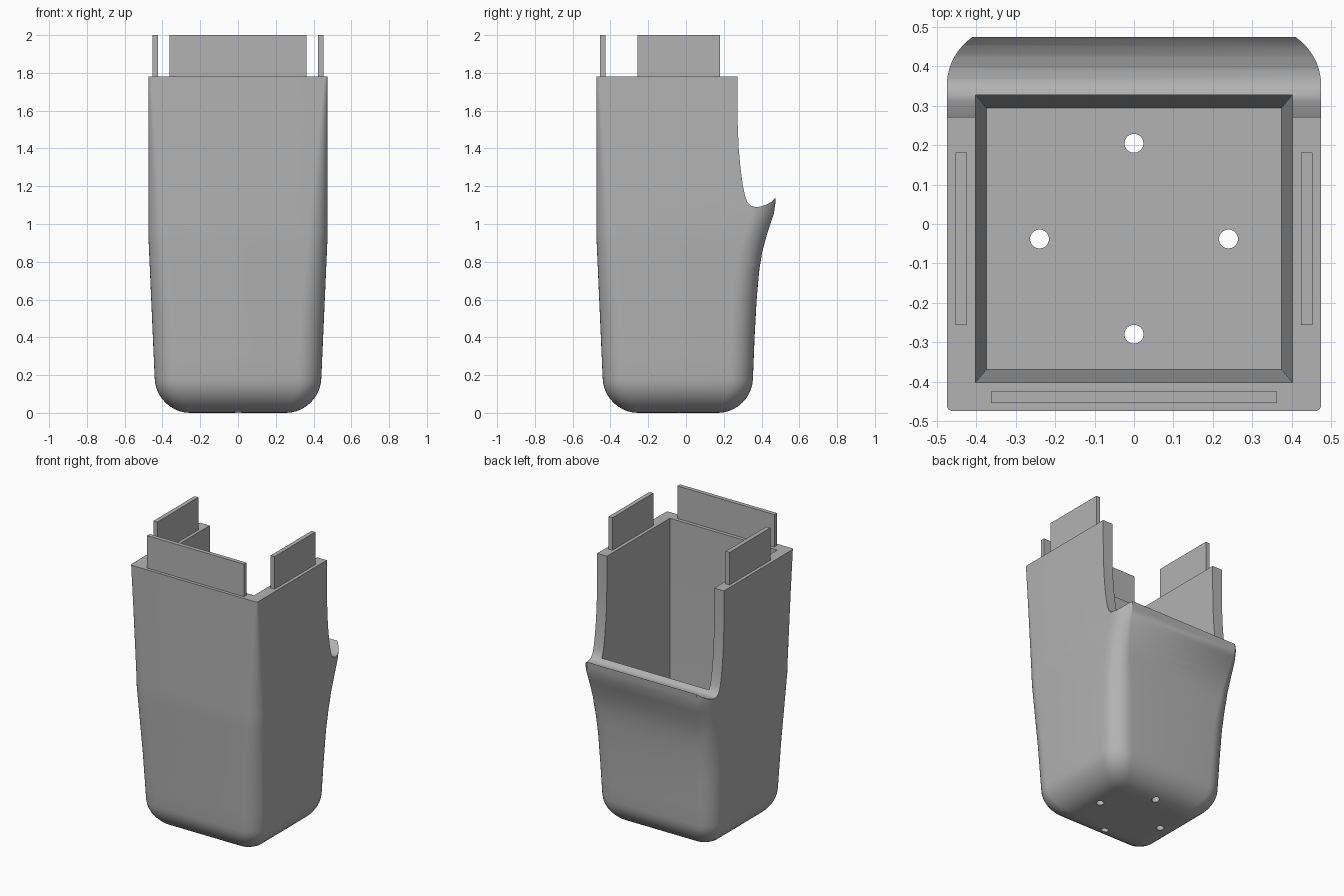
import bpy, bmesh
from math import sin, cos, pi, radians, sqrt

if "Cube" in bpy.data.objects:
    bpy.data.objects.remove(bpy.data.objects["Cube"])

grey = bpy.data.materials.new("plain grey")
grey.use_nodes = True
grey.diffuse_color = (0.45, 0.45, 0.45, 1)
grey.node_tree.nodes["Principled BSDF"].inputs["Base Color"].default_value = (0.45, 0.45, 0.45, 1)


def loft(name, rings):
    """Closed solid skinned through rings of equal point count."""
    bm = bmesh.new()
    loops = [[bm.verts.new(p) for p in ring] for ring in rings]
    n = len(loops[0])
    for low, high in zip(loops, loops[1:]):
        for i in range(n):
            j = (i + 1) % n
            bm.faces.new((low[i], low[j], high[j], high[i]))
    bm.faces.new(loops[0][::-1])
    bm.faces.new(loops[-1])
    bmesh.ops.recalc_face_normals(bm, faces=bm.faces)
    mesh = bpy.data.meshes.new(name)
    bm.to_mesh(mesh)
    bm.free()
    obj = bpy.data.objects.new(name, mesh)
    bpy.context.collection.objects.link(obj)
    mesh.materials.append(grey)
    return obj


def block(name, x0, x1, y0, y1, z0, z1):
    return loft(name, [[(x0, y0, z), (x1, y0, z), (x1, y1, z), (x0, y1, z)] for z in (z0, z1)])


def interp(table, z):
    for (z0, v0), (z1, v1) in zip(table, table[1:]):
        if z <= z1:
            return v0 + (v1 - v0) * max(0, z - z0) / (z1 - z0)
    return table[-1][1]


# Shape of the shell against height
WIDTH = [(0, 0.433), (0.95, 0.475), (1.78, 0.475)]
BACK = [(0, 0.348), (0.2, 0.355), (0.4, 0.363), (0.6, 0.374), (0.75, 0.387), (0.85, 0.403),
        (0.95, 0.43), (1.05, 0.464), (1.1, 0.472), (1.14, 0.475)]
FRONT_CORNER = [(0, 0.13), (0.5, 0.125), (1.0, 0.10), (1.48, 0.05), (1.78, 0.015)]
BACK_CORNER_X = [(0.6, 0.13), (1.1, 0.065)]
BACK_CORNER_Y = [(0.6, 0.13), (1.1, 0.115)]
BACK_SWEEP = [(0.8, 90), (1.1, 55)]
FILLET, STEPS = 0.18, 10


def shell_ring(z):
    inset = FILLET - sqrt(max(0, FILLET**2 - (FILLET - z)**2)) if z < FILLET else 0
    shrink = 1 - 0.75 * inset / FILLET
    w, back = interp(WIDTH, z) - inset, interp(BACK, z) - inset
    front = -interp(WIDTH, z) + inset
    r = interp(FRONT_CORNER, z) * shrink
    rx, ry = interp(BACK_CORNER_X, z) * shrink, interp(BACK_CORNER_Y, z) * shrink
    sweep = radians(interp(BACK_SWEEP, z))
    half = []
    for i in range(STEPS + 1):
        t = pi / 2 * i / STEPS
        half.append((w - r + r * sin(t), front + r - r * cos(t)))
    for i in range(STEPS + 1):
        t = sweep * i / STEPS
        half.append((w - rx * (1 - cos(t)) / (1 - cos(sweep)),
                     back - ry + ry * sin(t) / sin(sweep)))
    return [(x, y, z) for x, y in half] + [(-x, y, z) for x, y in reversed(half)]


heights = [FILLET * (1 - cos(pi / 2 * i / 10)) for i in range(11)]
heights += [0.3, 0.4, 0.5, 0.6, 0.7, 0.75, 0.8, 0.85, 0.9, 0.95, 1.0, 1.05, 1.1, 1.14, 1.3, 1.48, 1.63, 1.78]
shell = loft("shell", [shell_ring(z) for z in heights])

# Cutters: tapered cavity, scooped back opening, drain holes
cavity = loft("cavity_cutter", [
    [(-x, f, z), (x, f, z), (x, b, z), (-x, b, z)]
    for z, x, f, b in ((0.1, 0.375, -0.37, 0.295), (0.93, 0.402, -0.402, 0.328), (2.1, 0.402, -0.402, 0.328))])

scoop = [(0.272, 1.9), (0.272, 1.65), (0.274, 1.52), (0.279, 1.4), (0.288, 1.3), (0.3, 1.21), (0.312, 1.15),
         (0.325, 1.115), (0.343, 1.097), (0.367, 1.09), (0.395, 1.092), (0.425, 1.102),
         (0.452, 1.118), (0.475, 1.14), (0.6, 1.26), (0.6, 1.9)]
opening = loft("opening_cutter", [[(x, y, z) for y, z in scoop] for x in (-0.7, 0.7)])

cutters = [cavity, opening]
for hx, hy in ((0, 0.205), (0, -0.28), (0.24, -0.038), (-0.24, -0.038)):
    circle = [(hx + 0.024 * cos(2 * pi * i / 32), hy + 0.024 * sin(2 * pi * i / 32)) for i in range(32)]
    cutters.append(loft("hole_cutter", [[(x, y, z) for x, y in circle] for z in (-0.1, 0.3)]))

bpy.ops.object.select_all(action="DESELECT")
bpy.context.view_layer.objects.active = shell
shell.select_set(True)
for cutter in cutters:
    cutter.hide_render = True
    mod = shell.modifiers.new("cut", "BOOLEAN")
    mod.operation, mod.solver, mod.object = "DIFFERENCE", "EXACT", cutter
    bpy.ops.object.modifier_apply(modifier=mod.name)
    bpy.data.objects.remove(cutter)
bpy.ops.object.shade_smooth_by_angle(angle=radians(32))

# Upright tabs on the rim
block("front_tab", -0.363, 0.363, -0.454, -0.426, 1.77, 2.0)
block("left_tab", 0.424, 0.453, -0.256, 0.181, 1.77, 2.0)
block("right_tab", -0.453, -0.424, -0.256, 0.181, 1.77, 2.0)
